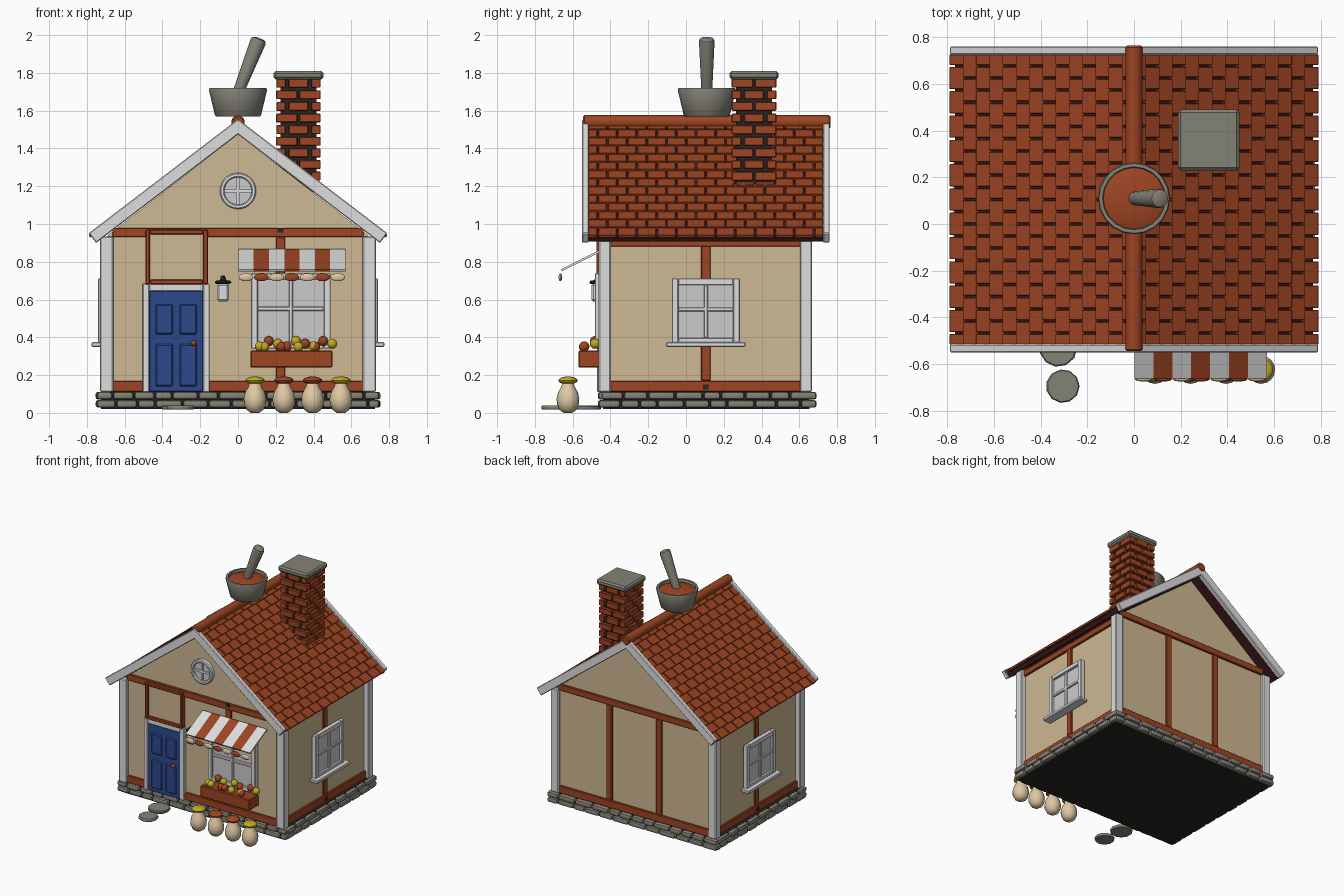
import bpy, bmesh, math, random
from mathutils import Matrix, Vector

if "Cube" in bpy.data.objects:
    bpy.data.objects.remove(bpy.data.objects["Cube"])
random.seed(4)

COL = {"rust": (.342, .058, .016), "tan": (.617, .479, .287), "white": (.73, .73, .73),
       "blue": (.025, .065, .262), "stone grey": (.231, .223, .184), "yellow": (.515, .402, .013),
       "charcoal": (.021, .019, .016), "dark brown": (.045, .010, .010),
       "cream": (.75, .578, .376), "pane grey": (.60, .60, .60)}
MATS = {}
for n, c in COL.items():
    MATS[n] = bpy.data.materials.new(n)
    MATS[n].diffuse_color = (*c, 1)


def finish(name, bm, mat, smooth=False):
    me = bpy.data.meshes.new(name)
    bmesh.ops.recalc_face_normals(bm, faces=bm.faces)
    bm.to_mesh(me)
    bm.free()
    me.materials.append(MATS[mat])
    if smooth:
        for p in me.polygons:
            p.use_smooth = True
        me.set_sharp_from_angle(angle=math.radians(40))
    ob = bpy.data.objects.new(name, me)
    bpy.context.collection.objects.link(ob)
    return ob


def boxes(name, items, mat, bevel=0.0, M=Matrix(), seg=1):
    """items: (x0, x1, y0, y1, z0, z1) or (centre, size, y_rotation)"""
    bm = bmesh.new()
    for it in items:
        if len(it) == 6:
            c = Vector(((it[0]+it[1])/2, (it[2]+it[3])/2, (it[4]+it[5])/2))
            s, r = (it[1]-it[0], it[3]-it[2], it[5]-it[4]), 0
        else:
            c, s, r = Vector(it[0]), it[1], it[2]
        bmesh.ops.create_cube(bm, size=1, matrix=M @ Matrix.Translation(c) @ Matrix.Rotation(r, 4, 'Y') @ Matrix.Diagonal((*s, 1)))
    if bevel:
        bmesh.ops.bevel(bm, geom=bm.edges[:], offset=bevel, segments=seg, affect='EDGES', profile=.5)
    return finish(name, bm, mat, seg > 1)


def balls(name, centres, radii, mat, u=16, v=10):
    bm = bmesh.new()
    for c in centres:
        bmesh.ops.create_uvsphere(bm, u_segments=u, v_segments=v, radius=1,
                                  matrix=Matrix.Translation(c) @ Matrix.Diagonal((*radii, 1)))
    return finish(name, bm, mat, True)


def lathe(name, prof, mat, M=Matrix(), n=20):
    bm = bmesh.new()
    rings = [[bm.verts.new(M @ Vector((r*math.cos(2*math.pi*k/n), r*math.sin(2*math.pi*k/n), z))) for k in range(n)]
             for r, z in prof]
    for a, b in zip(rings, rings[1:]):
        for k in range(n):
            bm.faces.new((a[k], a[(k+1) % n], b[(k+1) % n], b[k]))
    bm.faces.new(rings[0])
    bm.faces.new(rings[-1])
    return finish(name, bm, mat, True)


CY, Y0, Y1 = .105, -.435, .645          # house centre and wall planes
XW = .69

# Walls with gables
bm = bmesh.new()
f = bm.faces.new([bm.verts.new((x, Y0, z)) for x, z in ((-XW, .1), (XW, .1), (XW, .94), (0, 1.475), (-XW, .94))])
ext = bmesh.ops.extrude_face_region(bm, geom=[f])
bmesh.ops.translate(bm, verts=[v for v in ext["geom"] if isinstance(v, bmesh.types.BMVert)], vec=(0, Y1-Y0, 0))
finish("walls", bm, "tan")

# Stone foundation: two staggered courses round a dark base
boxes("foundation_base", [(-.725, .725, -.44, .655, .02, .112)], "charcoal")
stones = []
for row, z in enumerate((.048, .091)):
    for a0, a1, axis, other in ((-.75, .75, 0, (-.44, .665)), (-.45, .675, 1, (-.728, .728))):
        for o in other:
            p = a0 - row*.03
            while p < a1 - .02:
                w = random.uniform(.09, .15)
                lo, hi = max(p, a0)+.004, min(p+w, a1)-.004
                d = random.uniform(.020, .027)
                if hi - lo > .025:
                    h = .0195
                    stones.append((lo, hi, o-d, o+d, z-h, z+h) if axis == 0 else (o-d, o+d, lo, hi, z-h, z+h))
                p += w
boxes("foundation_stones", stones, "stone grey", .012, seg=2)

# Corner boards and timber framing
boxes("corner_boards", [(sx*.695-.035, sx*.695+.035, y-.032, y+.032, .11, .935)
                        for sx in (-1, 1) for y in (-.43, .635)], "white", .006)
t = .016
beams = []
for y in (Y0, Y1):
    beams += [(-.665, .665, y-t, y+t, .93, .98), (-.665, .665, y-t, y+t, .112, .17)]
beams.append((.20, .25, Y0-t+.002, Y0+t, .17, .93))
beams += [(x-.025, x+.025, Y1-t, Y1+t-.002, .17, .93) for x in (-.22, .22)]
for x in (-XW, XW):
    beams += [(x-t, x+t, -.40, .61, .112, .17), (x-t+.002, x+t-.002, CY-.025, CY+.025, .17, .93),
              (x-t, x+t, -.40, .61, .88, .925)]
boxes("timber_beams", beams, "rust", .004)
boxes("beam_pegs", [(.21, .24, Y0-.021, Y0, .955, .98)] +
      [(x-.02, x+.02, CY-.015, CY+.015, .125, .15) for x in (-XW, XW)], "charcoal")

# Roof: helper gives points by slope distance s and normal offset n
A = math.radians(37.4)
CA, SA, ZR = math.cos(A), math.sin(A), 1.555


def on_roof(sgn, s, n, y):
    return (sgn*(s*CA + n*SA), y, ZR - s*SA + n*CA)


slab, barge, tiles = [], [], []
ROWS, COLS, TY0, TY1 = 14, 12, -.52, .73
pitch, tw = 1.0/ROWS, (TY1-TY0)/COLS
for sg in (-1, 1):
    slab.append((on_roof(sg, .495, -.045, CY), (.985, TY1-TY0, .03), sg*A))
    for y in (-.533, .743):
        barge.append((on_roof(sg, .4975, -.032, y), (.995, .036, .065), sg*A))
    for i in range(ROWS):
        for k in range(COLS + i % 2):
            lo = TY0 + (k - .5*(i % 2))*tw
            lo, hi = max(lo, TY0), min(lo+tw, TY1)
            tiles.append((on_roof(sg, (i+.5)*pitch, -.019, (lo+hi)/2),
                          (pitch*1.06, hi-lo-.009, .016), sg*(A-.12)))
boxes("roof_deck", slab, "dark brown")
boxes("roof_tiles", tiles, "rust", .002)
boxes("barge_boards", barge, "white", .005)
lathe("ridge_cap", [(.028, -.655), (.036, -.647), (.036, .647), (.028, .655)], "rust",
      Matrix.Translation((0, .11, 1.54)) @ Matrix.Rotation(math.pi/2, 4, 'X'), 12)

# Chimney: dark core, alternating brick courses, stone cap
cx, cyy, h = .32, .36, .118
boxes("chimney_core", [(cx-.095, cx+.095, cyy-.095, cyy+.095, 1.18, 1.77)], "charcoal")
bricks = []
for r in range(10):
    z0 = 1.722 - r*.0615
    for s in (-1, 1):
        for e in (-1, 0, 1):
            w0, w1 = (e*.06-.054, e*.06+.054) if e else (-.052, .052)
            a, b = sorted((s*h, s*(h-.05)))
            if e:    # long pairs wrap the corners
                w0, w1 = sorted((e*.005, e*h))
            if (e == 0) == (r % 2 == 0):
                bricks.append((cx+w0, cx+w1, cyy+a, cyy+b, z0, z0+.047))
            else:
                a, b = sorted((s*(h-.001), s*(h-.05)))
                bricks.append((cx+a, cx+b, cyy+w0, cyy+w1, z0, z0+.047))
boxes("chimney_bricks", bricks, "rust", .004)
boxes("chimney_cap", [(cx-.132, cx+.132, cyy-.13, cyy+.13, 1.765, 1.81)], "stone grey", .012)

# Mortar bowl and pestle on the ridge
T = Matrix.Translation((0, .11, 0))
lathe("mortar_bowl", [(.115, 1.568), (.122, 1.575), (.154, 1.71), (.150, 1.72), (.135, 1.72), (.128, 1.68)],
      "stone grey", T)
lathe("bowl_filling", [(.13, 1.685), (.132, 1.70), (.10, 1.712), (.04, 1.718)], "rust", T)
lathe("pestle", [(.028, 0), (.042, .31), (.038, .325), (.020, .332)], "stone grey",
      Matrix.Translation((-.008, .11, 1.675)) @ Matrix.Rotation(math.radians(21.5), 4, 'Y'), 14)


# Windows, built facing -y then turned
def window(name, M, w, h, sill):
    a, b, f = w/2, h/2, .035
    boxes(name+"_pane", [(-a+.01, a-.01, -.02, .0, -b+.01, b-.01)], "pane grey", 0, M)
    boxes(name+"_frame", [(-a, -a+f, -.038, 0, -b, b), (a-f, a, -.038, 0, -b, b), (-a+f, a-f, -.038, 0, b-f, b),
                          (-a+f, a-f, -.038, 0, -b, -b+f), (-.011, .011, -.033, 0, -b+f, b-f),
                          (-a+f, a-f, -.032, 0, .0, .022)], "white", .004, M)
    if sill:
        boxes(name+"_sill", [(-a-.03, a+.03, -.072, 0, -b-.012, -b+.013)], "white", .005, M)


for nm, s in (("right_window", 1), ("left_window", -1)):
    window(nm, Matrix.Translation((s*.703, CY, .537)) @ Matrix.Rotation(s*math.pi/2, 4, 'Z'), .36, .35, True)
window("front_window", Matrix.Translation((.28, Y0-.01, .54)), .42, .40, False)

# Round gable window
G = Matrix.Translation((0, Y0, 1.175)) @ Matrix.Rotation(math.pi/2, 4, 'X')
lathe("gable_window_ring", [(.096, -.01), (.096, .024), (.090, .03), (.078, .03), (.072, .024), (.072, .0)], "white", G, 28)
lathe("gable_window_pane", [(.08, -.01), (.08, .012)], "pane grey", G, 28)
boxes("gable_window_bars", [(-.008, .008, Y0-.022, Y0, 1.10, 1.25), (-.075, .075, Y0-.021, Y0, 1.167, 1.183)], "white")

# Door with frame, raised panels and knob
boxes("door_frame", [(-.505, -.47, Y0-.035, Y0, .11, .685), (-.185, -.15, Y0-.035, Y0, .11, .685),
                     (-.47, -.185, Y0-.035, Y0, .645, .685)], "white", .004)
boxes("door", [(-.47, -.185, Y0-.028, Y0, .112, .645)], "blue", .003)
boxes("door_panels", [(x, x+.092, Y0-.036, Y0, z0, z1) for x in (-.437, -.31)
                      for z0, z1 in ((.14, .365), (.415, .575))], "blue", .007)
balls("door_knob", [(-.235, Y0-.045, .37)], (.016, .018, .016), "rust")

# Framed board above the door
boxes("board_frame", [(-.49, -.465, Y0-.04, Y0, .68, .97), (-.185, -.16, Y0-.04, Y0, .68, .97),
                      (-.465, -.185, Y0-.04, Y0, .945, .97), (-.465, -.185, Y0-.04, Y0, .68, .705)], "rust", .005)
boxes("board", [(-.47, -.18, Y0-.022, Y0, .69, .96)], "tan")

# Wall lantern
boxes("lantern_body", [(-.11, -.048, -.50, -.435, .59, .685)], "white", .01)
lathe("lantern_cap", [(.036, .683), (.044, .69), (.04, .699), (.016, .703), (.013, .722), (.005, .727)], "charcoal",
      Matrix.Translation((-.079, -.468, 0)), 12)

# Striped awning with scalloped edge
SW, AX = .081, .002
ang = math.atan2(.105, .21)
for nm, par, mat in (("awning_white", 0, "white"), ("awning_rust", 1, "rust")):
    ids = [i for i in range(7) if i % 2 == par]
    AM = Matrix.Translation((0, -.445, .862)) @ Matrix.Rotation(ang, 4, 'X')
    boxes(nm+"_stripes", [(AX+i*SW, AX+(i+1)*SW, -.24, 0, -.006, .006) for i in ids], mat, 0, AM)
    balls(nm+"_scallops", [(AX+(i+.5)*SW, -.665, .718) for i in ids], (.039, .010, .021),
          "cream" if par == 0 else mat)

# Flower box
boxes("flower_box", [(.065, .50, -.57, -.45, .24, .33)], "rust", .006)
for nm, mat, par in (("yellow_flowers", "yellow", 0), ("rust_flowers", "rust", 1)):
    pts = [(.115+i*.048, -.51+(.028 if i % 3 else -.028), .352+.028*((i*5) % 3)/2) for i in range(9) if i % 2 == par]
    pts += [(.14+i*.09, -.54, .35) for i in range(4) if i % 2 == par]
    balls(nm, pts, (.027, .027, .027), mat, 10, 7)

# Row of jars with caps
for i, (x, m) in enumerate(((.09, "yellow"), (.243, "rust"), (.395, "rust"), (.545, "yellow"))):
    lathe(f"jar_{i+1}", [(.022, 0), (.043, .015), (.058, .045), (.060, .075), (.052, .110), (.036, .138), (.028, .165)],
          "cream", Matrix.Translation((x, -.625, 0)), 16)
    balls(f"jar_cap_{i+1}", [(x, -.625, .172)], (.051, .051, .021), m)

# Stepping stones
for i, (x, y, r) in enumerate(((-.305, -.695, .072), (-.325, -.53, .082))):
    lathe(f"stepping_stone_{i+1}", [(r*.95, .018), (r, .024), (r, .034), (r*.93, .040)], "stone grey",
          Matrix.Translation((x, y, 0)), 11)

for m in bpy.data.materials:
    if m.users and not m.is_grease_pencil:
        m.use_nodes = True
        m.node_tree.nodes["Principled BSDF"].inputs["Base Color"].default_value = m.diffuse_color
